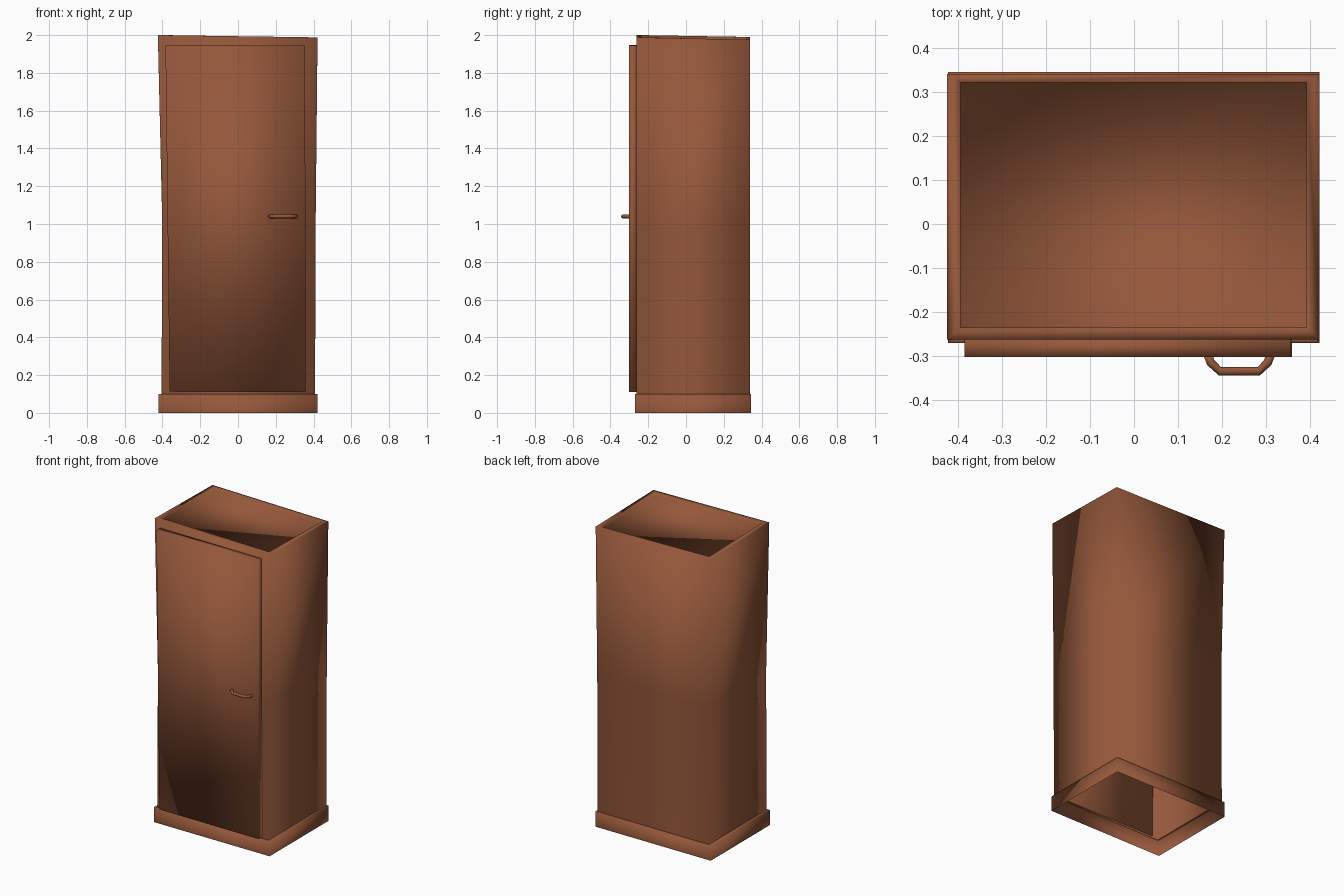
import bpy, bmesh, math

if "Cube" in bpy.data.objects:
    bpy.data.objects.remove(bpy.data.objects["Cube"])

# One brown wood colour for everything
wood = bpy.data.materials.new("brown_wood")
wood.diffuse_color = (0.30, 0.097, 0.043, 1)
wood.use_nodes = True
wood.node_tree.nodes["Principled BSDF"].inputs["Base Color"].default_value = wood.diffuse_color


def loft(name, rings, cap_start=False, cap_end=False, closed=False):
    """Join equal-length rings of points with quads, smooth shaded."""
    bm = bmesh.new()
    loops = [[bm.verts.new(p) for p in ring] for ring in rings]
    for a, b in zip(loops, loops[1:]):
        n = len(a)
        for i in range(n):
            j = (i + 1) % n
            bm.faces.new((a[i], a[j], b[j], b[i]))
    if cap_start:
        bm.faces.new(loops[0][::-1])
    if cap_end:
        bm.faces.new(loops[-1])
    if closed:
        bmesh.ops.recalc_face_normals(bm, faces=bm.faces)
    for f in bm.faces:
        f.smooth = True
    me = bpy.data.meshes.new(name)
    bm.to_mesh(me)
    bm.free()
    me.materials.append(wood)
    ob = bpy.data.objects.new(name, me)
    bpy.context.collection.objects.link(ob)
    return ob


def rect(x0, x1, y0, y1, z):
    """Four corners, z is one height or a list (FL, FR, BR, BL)."""
    zs = z if isinstance(z, (list, tuple)) else [z] * 4
    return [(x, y, h) for (x, y), h in
            zip([(x0, y0), (x1, y0), (x1, y1), (x0, y1)], zs)]


# Plinth: open at the bottom, with a narrow ledge under the body
loft("plinth", [rect(-0.422, 0.42, -0.27, 0.345, 0.0),
                rect(-0.422, 0.42, -0.27, 0.345, 0.1),
                rect(-0.405, 0.408, -0.262, 0.338, 0.1)])

# Cabinet body: slightly warped shell with a shallow recessed top panel
top = [2.0, 1.988, 1.976, 1.99]
loft("cabinet_body", [rect(-0.405, 0.408, -0.262, 0.338, 0.1),
                      rect(-0.401, 0.411, -0.262, 0.338, 1.0),
                      rect(-0.424, 0.421, -0.262, 0.34, top),
                      rect(-0.393, 0.391, -0.235, 0.321, top),
                      rect(-0.393, 0.391, -0.235, 0.321, [h - 0.02 for h in top])],
     cap_end=True)

# Door: slab standing proud of the front, a little skewed
outline = [(-0.362, 0.112), (0.358, 0.11), (0.355, 1.944), (-0.384, 1.947)]
loft("door", [[(x, y, z) for x, z in outline] for y in (-0.302, -0.26)],
     cap_start=True, cap_end=True, closed=True)

# Handle: round bar bent along a bracket-shaped path
path = [(0.168, -0.298), (0.174, -0.314), (0.195, -0.334),
        (0.283, -0.334), (0.303, -0.314), (0.309, -0.298)]
rings = []
for i, (x, y) in enumerate(path):
    xa, ya = path[max(i - 1, 0)]
    xb, yb = path[min(i + 1, len(path) - 1)]
    t = math.atan2(yb - ya, xb - xa) + math.pi / 2
    rings.append([(x + 0.01 * math.cos(a) * math.cos(t),
                   y + 0.01 * math.cos(a) * math.sin(t),
                   1.04 + 0.01 * math.sin(a))
                  for a in (k * math.tau / 8 for k in range(8))])
loft("door_handle", rings, cap_start=True, cap_end=True, closed=True)
